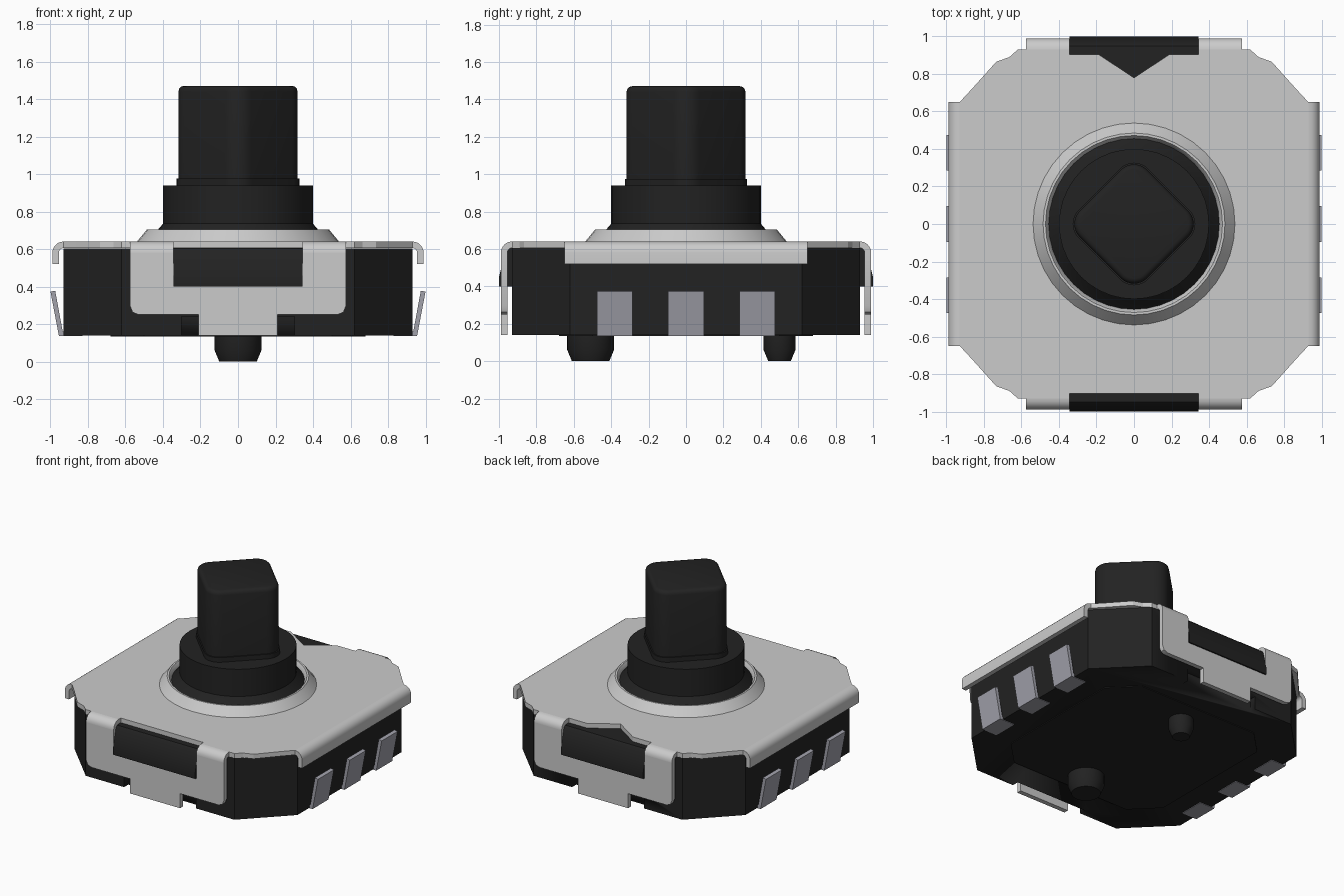
import bpy, bmesh, math
from mathutils import Matrix

if "Cube" in bpy.data.objects:
    bpy.data.objects.remove(bpy.data.objects["Cube"])


def material(name, r, g, b):
    m = bpy.data.materials.new(name)
    m.diffuse_color = (r, g, b, 1)
    m.use_nodes = True
    m.node_tree.nodes["Principled BSDF"].inputs["Base Color"].default_value = m.diffuse_color
    return m


BLACK = material("black plastic", 0.016, 0.016, 0.016)
STEEL = material("light steel", 0.6, 0.6, 0.6)
TIN = material("terminal grey", 0.36, 0.36, 0.41)


def finish(name, bm, mat, smooth=True):
    bmesh.ops.recalc_face_normals(bm, faces=bm.faces)
    me = bpy.data.meshes.new(name)
    bm.to_mesh(me)
    bm.free()
    me.materials.append(mat)
    ob = bpy.data.objects.new(name, me)
    bpy.context.collection.objects.link(ob)
    if smooth:
        bpy.ops.object.select_all(action='DESELECT')
        ob.select_set(True)
        bpy.context.view_layer.objects.active = ob
        bpy.ops.object.shade_smooth_by_angle(angle=math.radians(35))
    return ob


def loft(name, rings, mat, closed=False):
    """Skin a stack of rings; cap the ends or join last ring to first."""
    bm = bmesh.new()
    vs = [[bm.verts.new(p) for p in ring] for ring in rings]
    n = len(vs[0])
    pairs = list(zip(vs, vs[1:])) + ([(vs[-1], vs[0])] if closed else [])
    for a, b in pairs:
        for i in range(n):
            j = (i + 1) % n
            bm.faces.new((a[i], a[j], b[j], b[i]))
    if not closed:
        bm.faces.new(vs[0])
        bm.faces.new(vs[-1])
    return finish(name, bm, mat)


def circle(r, z, y=0, n=40):
    return [(r * math.cos(2 * math.pi * i / n), y + r * math.sin(2 * math.pi * i / n), z)
            for i in range(n)]


def rounded_diamond(half, r, z):
    """Rounded square turned 45 degrees."""
    c = (half - r) * math.sqrt(2)
    pts = []
    for k in range(4):
        base = k * math.pi / 2
        for i in range(9):
            a = base + math.radians(-45 + i * 90 / 8)
            pts.append((c * math.cos(base) + r * math.cos(a),
                        c * math.sin(base) + r * math.sin(a), z))
    return pts


def prism(name, pts, lo, hi, mat, frame="xy", turn=0):
    """Extrude a 2D outline along the third axis, then turn it about z."""
    place = {"xy": lambda u, v, w: (u, v, w),
             "xz": lambda u, v, w: (u, w, v)}[frame]
    bm = bmesh.new()
    a = [bm.verts.new(place(u, v, lo)) for u, v in pts]
    b = [bm.verts.new(place(u, v, hi)) for u, v in pts]
    bm.faces.new(a)
    bm.faces.new(b)
    for i in range(len(pts)):
        j = (i + 1) % len(pts)
        bm.faces.new((a[i], a[j], b[j], b[i]))
    bm.transform(Matrix.Rotation(math.radians(turn), 4, 'Z'))
    return finish(name, bm, mat)


def octagon(a, b):
    return [(b, -a), (a, -b), (a, b), (b, a), (-b, a), (-a, b), (-a, -b), (-b, -a)]


def box2(x0, x1, y0, y1):
    return [(x0, y0), (x1, y0), (x1, y1), (x0, y1)]


# Housing with a shallow notch behind each locking tongue
body = prism("housing", octagon(0.93, 0.62), 0.14, 0.604, BLACK)
for turn in (0, 180):
    cut = prism("notch_cutter", box2(-0.3, 0.3, 0.1, 0.24), -1.0, -0.88, BLACK, "xz", turn)
    cut.hide_render = True
    cut.hide_viewport = True
    mod = body.modifiers.new("notch", 'BOOLEAN')
    mod.operation = 'DIFFERENCE'
    mod.object = cut
    mod.solver = 'EXACT'
prism("bottom_pad", octagon(0.68, 0.5), 0.134, 0.15, BLACK)

# Locating pegs
for name, y, r in (("front_peg", -0.51, 0.125), ("back_peg", 0.5, 0.085)):
    loft(name, [circle(r - 0.025, 0, y), circle(r, 0.06, y), circle(r, 0.15, y)], BLACK)

# Cover plate: right half outline, mirrored, with a round hole
half = [(0, -0.905), (0.345, -0.905), (0.345, -0.93), (0.62, -0.93), (0.665, -0.89),
        (0.735, -0.865), (0.865, -0.72), (0.93, -0.65), (0.93, 0.65), (0.865, 0.72),
        (0.735, 0.865), (0.665, 0.89), (0.62, 0.93), (0.345, 0.93), (0.345, 0.905),
        (0.19, 0.905), (0, 0.78)]
outline = half + [(-x, y) for x, y in reversed(half[1:-1])]
bm = bmesh.new()
for loop in (outline, [(x, y) for x, y, z in circle(0.49, 0)]):
    vs = [bm.verts.new((x, y, 0.605)) for x, y in loop]
    for i in range(len(vs)):
        bm.edges.new((vs[i], vs[(i + 1) % len(vs)]))
bmesh.ops.triangle_fill(bm, edges=bm.edges[:], use_beauty=True)
ext = bmesh.ops.extrude_face_region(bm, geom=bm.faces[:])
bmesh.ops.translate(bm, vec=(0, 0, 0.035),
                    verts=[g for g in ext["geom"] if isinstance(g, bmesh.types.BMVert)])
finish("cover_plate", bm, STEEL, smooth=False)


def bend(z_end):
    """Cross-section of a lip folded down from the plate edge."""
    arc = [math.radians(90 - 15 * i) for i in range(7)]
    outer = [(0.93 + 0.06 * math.cos(a), 0.58 + 0.06 * math.sin(a)) for a in arc]
    inner = [(0.93 + 0.025 * math.cos(a), 0.58 + 0.025 * math.sin(a)) for a in arc]
    return outer + [(0.99, z_end), (0.955, z_end)] + inner[::-1]


# Folded side lips, front and back clips
for side, turn in (("right", 0), ("left", 180)):
    prism(side + "_lip", bend(0.52), -0.65, 0.65, STEEL, "xz", turn)
clip_half = [(0.345, 0.40), (0.345, 0.58), (0.575, 0.58), (0.575, 0.295), (0.562, 0.263),
             (0.53, 0.25), (0.21, 0.25), (0.21, 0.14)]
clip = clip_half + [(-x, z) for x, z in reversed(clip_half)]
for end, turn in (("front", 0), ("back", 180)):
    for s in (-1, 1):
        lo, hi = sorted((s * 0.345, s * 0.575))
        prism(end + "_clip_bend", bend(0.579), lo, hi, STEEL, "xz", turn - 90)
    prism(end + "_clip", clip, -0.99, -0.955, STEEL, "xz", turn)
    # Sloped latch filling the clip window
    latch = [(0.90, 0.40), (1.0, 0.40), (1.0, 0.45), (0.965, 0.59), (0.95, 0.604), (0.90, 0.604)]
    prism(end + "_latch", latch, -0.343, 0.343, BLACK, "xz", turn - 90)

# Three solder terminals on each side
for side, turn in (("right", 0), ("left", 180)):
    for y in (-0.38, 0, 0.38):
        leg = [(0.83, 0.136), (0.955, 0.136), (1.0, 0.372), (0.975, 0.378),
               (0.935, 0.16), (0.83, 0.16)]
        prism(side + "_terminal", leg, y - 0.095, y + 0.095, TIN, "xz", turn)

# Raised collar around the hole
loft("collar", [circle(0.54, 0.638), circle(0.485, 0.705), circle(0.472, 0.705),
                circle(0.455, 0.68), circle(0.455, 0.61), circle(0.54, 0.61)], STEEL, True)

# Stem base with flared skirt
loft("stem_base", [circle(0.455, 0.60), circle(0.455, 0.675), circle(0.43, 0.70),
                   circle(0.40, 0.735), circle(0.40, 0.94)], BLACK)

# Rounded square stem
loft("stem_foot", [rounded_diamond(0.262, 0.105, 0.93), rounded_diamond(0.262, 0.105, 0.975)], BLACK)
loft("stem", [rounded_diamond(0.254, 0.1, 0.94), rounded_diamond(0.254, 0.1, 1.44),
              rounded_diamond(0.25, 0.096, 1.455), rounded_diamond(0.24, 0.086, 1.466),
              rounded_diamond(0.226, 0.072, 1.47)], BLACK)
